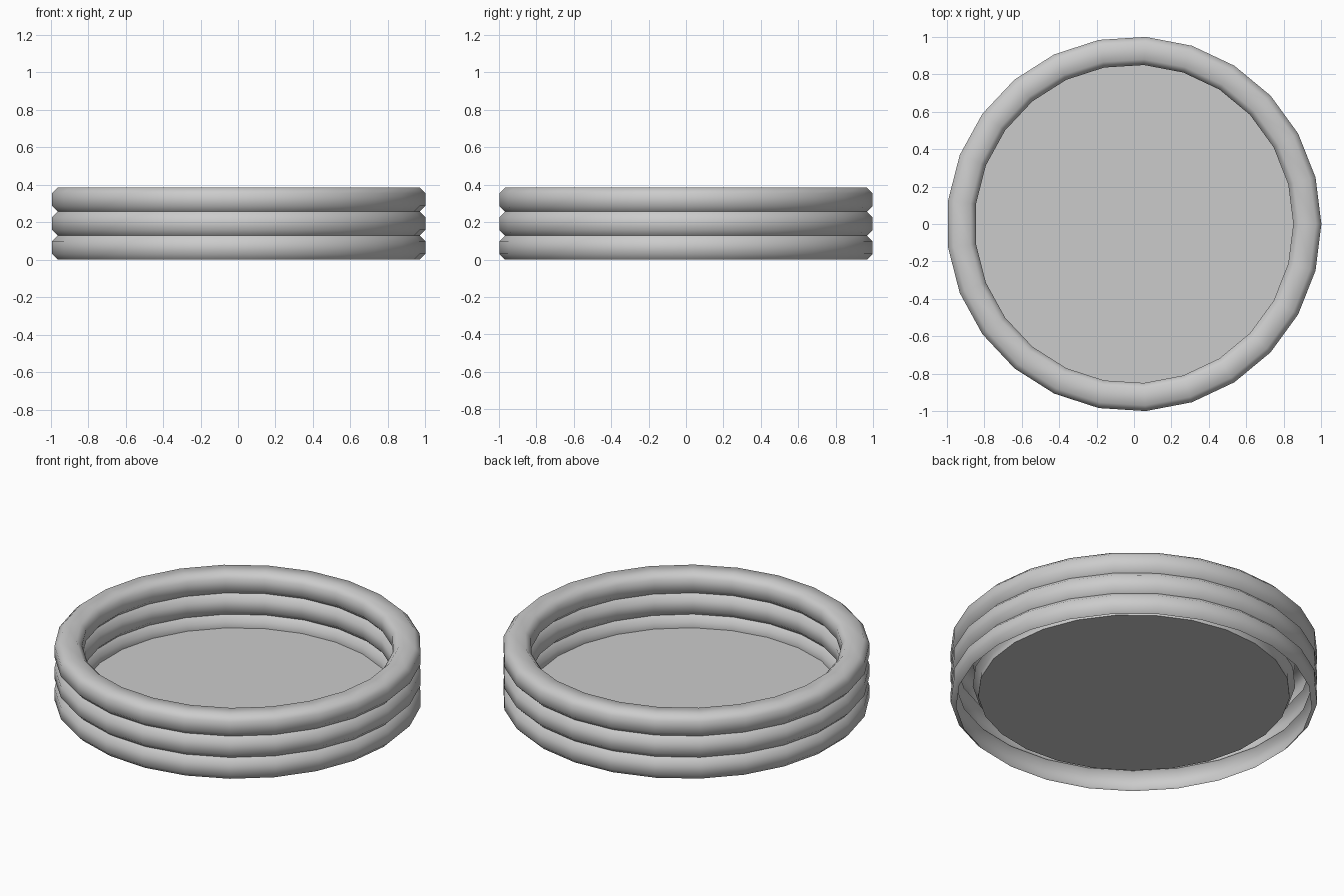
import bpy, bmesh, math

if "Cube" in bpy.data.objects:
    bpy.data.objects.remove(bpy.data.objects["Cube"])

SIDES = 25          # facets around the pool
RING_H = 0.128      # height of one inflated ring
RINGS = 3
FLOOR_Z = 0.06

def ring_profile(base, outer):
    """One half of an inflated ring, listed from bottom to top as (radius, z)."""
    tip, groove = (1.0, 0.97) if outer else (0.85, 0.88)
    return [(groove, base), (tip, base + 0.03),
            (tip, base + RING_H - 0.03), (groove, base + RING_H)]

# Continuous wall section: up the outside, over the rim, down to the floor
outside, inside = [], []
for i in range(RINGS):
    for side, pts in ((True, outside), (False, inside)):
        section = ring_profile(i * RING_H, side)
        pts += section if i == 0 else section[1:]
inside = [(0.85, FLOOR_Z)] + inside[2:]
profile = outside + inside[::-1]

# Turn the section around the z axis
bm = bmesh.new()
loops = []
for r, z in profile:
    loops.append([bm.verts.new((r * math.cos(2 * math.pi * k / SIDES),
                                r * math.sin(2 * math.pi * k / SIDES), z))
                  for k in range(SIDES)])
for a, b in zip(loops, loops[1:]):
    for k in range(SIDES):
        n = (k + 1) % SIDES
        bm.faces.new((a[k], a[n], b[n], b[k]))

# Raised floor closing the inner wall
bm.faces.new(loops[-1])

mesh = bpy.data.meshes.new("paddling_pool")
bm.to_mesh(mesh)
bm.free()
pool = bpy.data.objects.new("paddling_pool", mesh)
bpy.context.collection.objects.link(pool)

# Soft rings, crisp grooves and floor edge
bpy.context.view_layer.objects.active = pool
pool.select_set(True)
bpy.ops.object.shade_smooth_by_angle(angle=math.radians(60))
